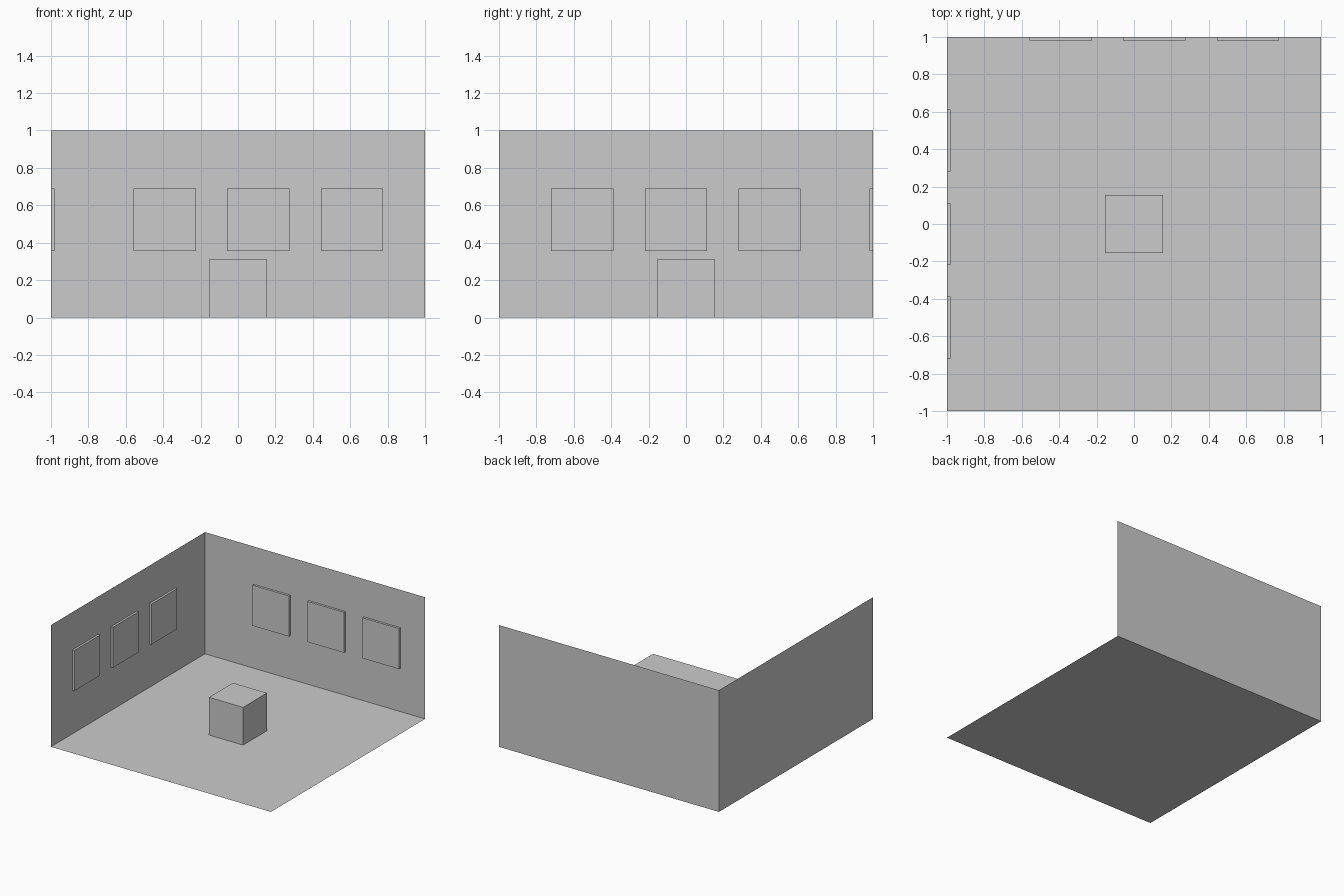
import bpy
from math import pi

if "Cube" in bpy.data.objects:
    bpy.data.objects.remove(bpy.data.objects["Cube"])


def plane(name, loc, size, rot):
    """Flat single-sided sheet of the given width and height."""
    bpy.ops.mesh.primitive_plane_add(size=1, location=loc, rotation=rot)
    ob = bpy.context.object
    ob.name = name
    ob.scale = (size[0], size[1], 1)
    bpy.ops.object.transform_apply(location=False, rotation=True, scale=True)
    return ob


def box(name, loc, size):
    bpy.ops.mesh.primitive_cube_add(size=1, location=loc)
    ob = bpy.context.object
    ob.name = name
    ob.scale = size
    bpy.ops.object.transform_apply(location=False, rotation=False, scale=True)
    return ob


# Room shell: floor and two thin walls, normals facing inward
plane("floor", (0, 0, 0), (2, 2), (0, 0, 0))
plane("back_wall", (0, 1, 0.5), (2, 1), (pi / 2, 0, 0))
plane("left_wall", (-1, 0, 0.5), (1, 2), (0, pi / 2, 0))

# Pedestal block in the middle of the floor
PED = 0.31
box("pedestal", (0, 0, PED / 2), (PED, PED, PED))

# Picture panels, three on each wall
SIDE, DEPTH, HEIGHT = 0.333, 0.018, 0.523
for i in range(3):
    box(f"back_picture_{i + 1}", (-0.391 + 0.5 * i, 1 - DEPTH / 2, HEIGHT),
        (SIDE, DEPTH, SIDE))
    box(f"left_picture_{i + 1}", (-1 + DEPTH / 2, -0.554 + 0.5 * i, HEIGHT),
        (DEPTH, SIDE, SIDE))
